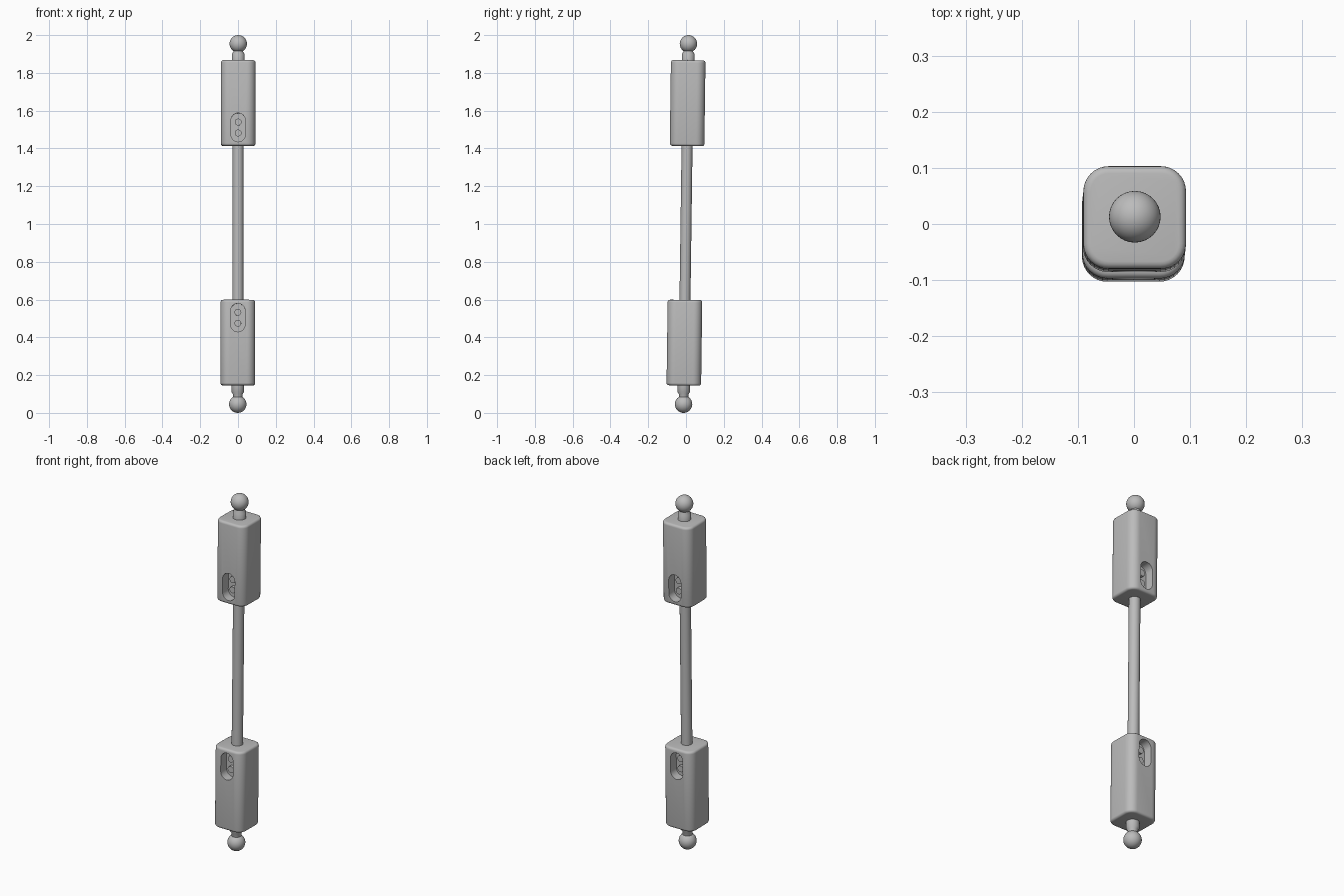
import bpy, bmesh, math
from mathutils import Matrix

cube = bpy.data.objects.get("Cube")
if cube:
    bpy.data.objects.remove(cube, do_unlink=True)

grey = bpy.data.materials.new("satin grey")
grey.use_nodes = True
COLOUR = (0.5, 0.5, 0.5, 1)
grey.diffuse_color = COLOUR
grey.node_tree.nodes["Principled BSDF"].inputs["Base Color"].default_value = COLOUR

# The whole link leans very slightly about its middle
LEAN = (Matrix.Translation((0, 0, 1))
        @ Matrix.Rotation(-0.0135, 4, 'X') @ Matrix.Rotation(0.0015, 4, 'Y')
        @ Matrix.Translation((0, 0, -1)))
SIDES = 32


def add_object(name, bm):
    bmesh.ops.recalc_face_normals(bm, faces=bm.faces)
    mesh = bpy.data.meshes.new(name)
    bm.to_mesh(mesh)
    bm.free()
    mesh.materials.append(grey)
    ob = bpy.data.objects.new(name, mesh)
    bpy.context.collection.objects.link(ob)
    return ob


def finish(ob):
    ob.data.transform(LEAN)
    bpy.ops.object.select_all(action='DESELECT')
    ob.select_set(True)
    bpy.context.view_layer.objects.active = ob
    bpy.ops.object.shade_smooth_by_angle(angle=math.radians(35))


def lathe(name, profile):
    """Spin (radius, height) points round the z axis and cap the ends."""
    bm = bmesh.new()
    rings = [[bm.verts.new((r * math.cos(math.tau * i / SIDES),
                            r * math.sin(math.tau * i / SIDES), z))
              for i in range(SIDES)] for r, z in profile]
    for a, b in zip(rings, rings[1:]):
        for i in range(SIDES):
            j = (i + 1) % SIDES
            bm.faces.new((a[i], a[j], b[j], b[i]))
    bm.faces.new(rings[0])
    bm.faces.new(rings[-1])
    finish(add_object(name, bm))


def rounded_block(name, half, z0, z1):
    bm = bmesh.new()
    bmesh.ops.create_cube(bm, size=1, matrix=Matrix.Translation((0, 0, (z0 + z1) / 2))
                          @ Matrix.Diagonal((2 * half, 2 * half, z1 - z0, 1)))
    upright = [e for e in bm.edges
               if abs(e.verts[0].co.z - e.verts[1].co.z) > 0.1]
    bmesh.ops.bevel(bm, geom=upright, offset=0.045, segments=8,
                    profile=0.5, affect='EDGES')
    rims = [e for e in bm.edges
            if abs(e.verts[0].co.z - e.verts[1].co.z) < 1e-4]
    bmesh.ops.bevel(bm, geom=rims, offset=0.013, segments=4,
                    profile=0.5, affect='EDGES')
    return add_object(name, bm)


def slot_cutter(radius, z0, z1, y0, y1):
    """Upright stadium-shaped prism running along y."""
    bm = bmesh.new()
    outline = []
    for centre, start in ((z1 - radius, 0), (z0 + radius, math.pi)):
        for i in range(17):
            a = start + math.pi * i / 16
            outline.append((radius * math.cos(a), centre + radius * math.sin(a)))
    near = [bm.verts.new((x, y0, z)) for x, z in outline]
    far = [bm.verts.new((x, y1, z)) for x, z in outline]
    bm.faces.new(near)
    bm.faces.new(far)
    for i in range(len(near)):
        j = (i + 1) % len(near)
        bm.faces.new((near[i], near[j], far[j], far[i]))
    cutter = add_object("slot_cutter", bm)
    cutter.hide_render = True
    return cutter


def screw(name, z, y0, y1):
    bm = bmesh.new()
    bmesh.ops.create_cone(bm, cap_ends=True, segments=24, radius1=0.018,
                          radius2=0.018, depth=abs(y1 - y0),
                          matrix=Matrix.Translation((0, (y0 + y1) / 2, z))
                          @ Matrix.Rotation(math.pi / 2, 4, 'X'))
    finish(add_object(name, bm))


HALF = 0.0915
FLOOR = 0.04


def housing(end, z0, z1, slot_low, slot_high):
    # Block with a clamp pocket sunk in its front and back
    block = rounded_block(end + "_housing", HALF, z0, z1)
    for side, sign in (("front", -1), ("back", 1)):
        cutter = slot_cutter(0.038, slot_low, slot_high, sign * FLOOR, sign * 0.12)
        mod = block.modifiers.new("pocket", 'BOOLEAN')
        mod.operation = 'DIFFERENCE'
        mod.solver = 'EXACT'
        mod.object = cutter
        bpy.context.view_layer.objects.active = block
        bpy.ops.object.modifier_apply(modifier=mod.name)
        bpy.data.objects.remove(cutter, do_unlink=True)
        # Two clamp screws standing on the pocket floor
        middle = (slot_low + slot_high) / 2
        for tag, dz in (("upper", 0.029), ("lower", -0.029)):
            screw(f"{end}_{side}_{tag}_screw", middle + dz,
                  sign * (FLOOR - 0.005), sign * (FLOOR + 0.018))
    finish(block)


def ball_stud(end, face, centre):
    # Collar tapering to a waist, then the ball
    up = 1 if centre > face else -1
    lathe(end + "_stud_neck", [(0.034, face - up * 0.01), (0.034, face + up * 0.033),
                               (0.026, face + up * 0.045), (0.026, centre)])
    bm = bmesh.new()
    bmesh.ops.create_uvsphere(bm, u_segments=SIDES, v_segments=20, radius=0.046,
                              matrix=Matrix.Translation((0, 0, centre)))
    finish(add_object(end + "_ball", bm))


housing("upper", 1.413, 1.867, 1.434, 1.586)
housing("lower", 0.145, 0.598, 0.428, 0.578)
ball_stud("upper", 1.867, 1.954)
ball_stud("lower", 0.145, 0.046)
lathe("connecting_rod", [(0.029, 0.58), (0.029, 1.43)])
